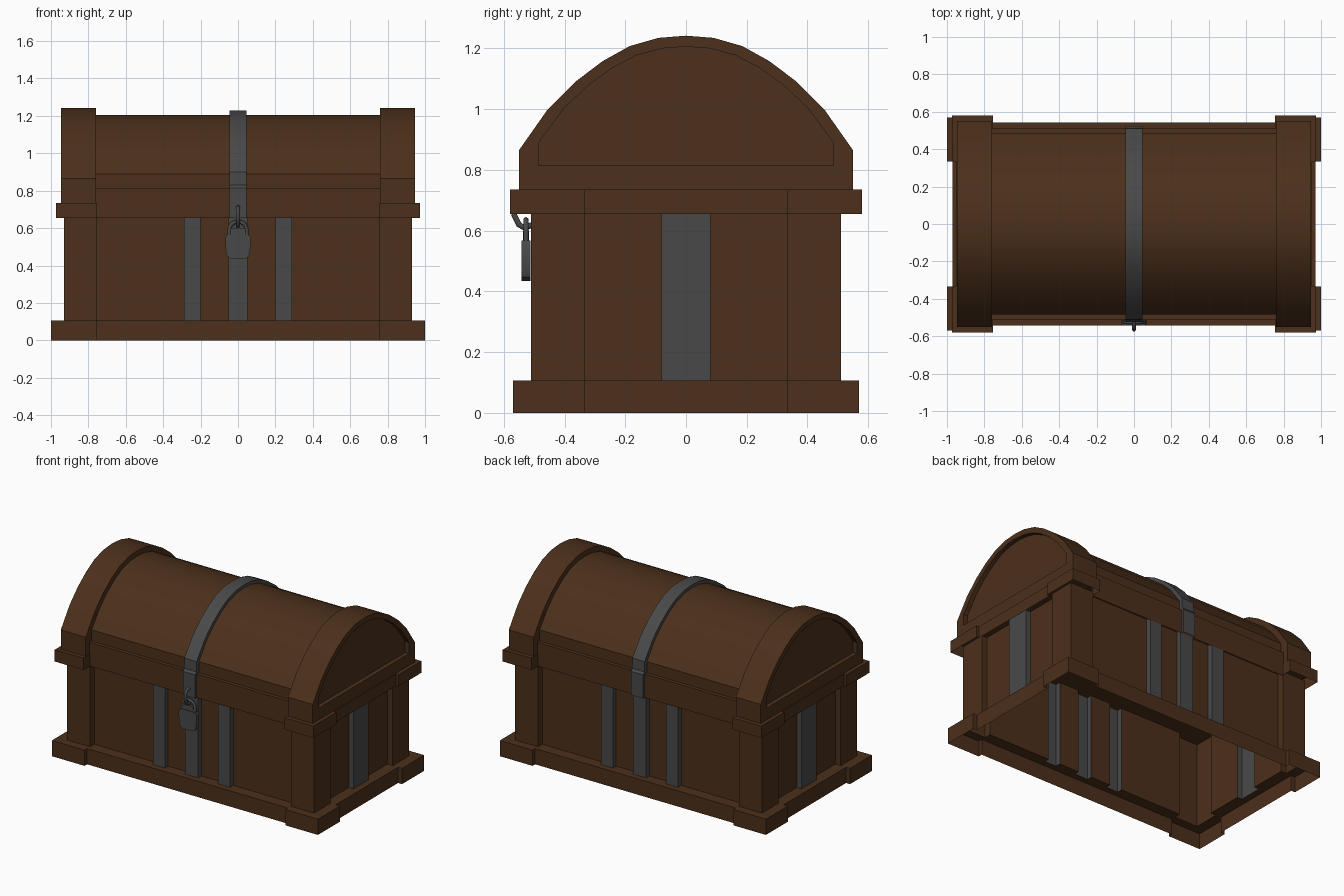
import bpy, bmesh, math
from mathutils import Vector

if "Cube" in bpy.data.objects:
    bpy.data.objects.remove(bpy.data.objects["Cube"])


def material(name, rgb):
    m = bpy.data.materials.new(name)
    m.diffuse_color = (*rgb, 1)
    m.use_nodes = True
    m.node_tree.nodes["Principled BSDF"].inputs["Base Color"].default_value = m.diffuse_color
    return m


WOOD = material("dark_wood", (0.072, 0.029, 0.011))
IRON = material("iron", (0.066, 0.066, 0.066))


def finish(name, bm, mats, angle=33):
    bmesh.ops.recalc_face_normals(bm, faces=bm.faces)
    me = bpy.data.meshes.new(name)
    bm.to_mesh(me)
    bm.free()
    for m in mats:
        me.materials.append(m)
    ob = bpy.data.objects.new(name, me)
    bpy.context.collection.objects.link(ob)
    bpy.ops.object.select_all(action='DESELECT')
    ob.select_set(True)
    bpy.context.view_layer.objects.active = ob
    bpy.ops.object.shade_smooth_by_angle(angle=math.radians(angle))
    return ob


def skin(bm, loops, closed):
    """Quads between successive point loops."""
    rows = [[bm.verts.new(p) for p in loop] for loop in loops]
    n = len(rows[0])
    for a, b in zip(rows, rows[1:]):
        for i in range(n if closed else n - 1):
            j = (i + 1) % n
            bm.faces.new((a[i], a[j], b[j], b[i]))
    return rows


def loft(name, loops, mat, closed=True, caps=()):
    bm = bmesh.new()
    rows = skin(bm, loops, closed)
    for c in caps:
        bm.faces.new(rows[c])
    return finish(name, bm, [mat])


def outline(quarter):
    """Repeat a quarter outline (from the y axis to the x axis) in all four quadrants."""
    q = list(quarter)
    half = q + [(x, -y) for x, y in reversed(q)]
    return half + [(-x, y) for x, y in reversed(half)]


def at_z(pts, z):
    return [(x, y, z) for x, y in pts]


def at_x(pts, x):
    return [(x, y, z) for y, z in pts]


ARC = [(.55, .865), (.455, 1.0), (.365, 1.09), (.275, 1.158), (.185, 1.208), (.09, 1.235), (0, 1.242)]


def arch(feet, width, z0, z1):
    """Full lid profile: foot points plus the scaled arc, mirrored in y."""
    half = feet + [(y * width / .55, z0 + (z - .865) / .377 * (z1 - z0)) for y, z in ARC]
    return half + [(-y, z) for y, z in reversed(half[:-1])]


# chest body: plinth, walls, corner posts and iron strips in one shell, open below
plinth = outline([(.755, .542), (.755, .57), (1, .57), (1, .333), (.97, .333)])
walls = outline([(.05, .5), (.05, .465), (.2, .465), (.2, .5), (.29, .5), (.29, .465),
                 (.755, .465), (.755, .51), (.93, .51), (.93, .333), (.89, .333),
                 (.89, .08), (.925, .08)])
bm = bmesh.new()
base = skin(bm, [at_z(plinth, 0), at_z(plinth, .107)], True)
body = skin(bm, [at_z(walls, .107), at_z(walls, .68)], True)
for f in bm.faces:
    c = f.calc_center_median()
    x, y = abs(c.x), abs(c.y)
    front_strip = y > .47 and (x < .06 or .19 < x < .3)
    side_strip = x > .895 and y < .09
    if c.z > .2 and (front_strip or side_strip):
        f.material_index = 1
rim_edges = [bm.edges.get((r[i], r[(i + 1) % len(r)])) for r in (base[1], body[0]) for i in range(len(r))]
bmesh.ops.triangle_fill(bm, edges=rim_edges, use_beauty=True, normal=(0, 0, 1))
bm.faces.new(body[1])
finish("chest_body", bm, [WOOD, IRON])

# lid rim with protruding corner blocks
rim = outline([(.755, .505), (.755, .58), (.972, .58), (.972, .333), (.953, .333)])
loft("lid_rim", [at_z(rim, .655), at_z(rim, .735)], WOOD, caps=(1,))

# barrel of the lid with its front and back beams
barrel = arch([(.51, .655), (.51, .815), (.485, .815)], .485, .89, 1.206)
loft("lid_barrel", [at_x(barrel, -.765), at_x(barrel, .765)], WOOD, closed=False)

# thick arched ends with recessed panels
outer = arch([(.55, .72)], .55, .865, 1.242)
inner = arch([(.485, .815)], .485, .89, 1.206)
for s, side in ((-1, "left"), (1, "right")):
    loft(f"lid_end_{side}", [at_x(inner, s * .76), at_x(outer, s * .76), at_x(outer, s * .947),
                             at_x(inner, s * .947), at_x(inner, s * .917)], WOOD, caps=(4,))

# iron strap over the lid
strap = arch([(.525, .655), (.525, .815), (.512, .83)], .51, .9, 1.228)
loft("lid_strap", [at_x(barrel, -.046), at_x(strap, -.046), at_x(strap, .046), at_x(barrel, .046)],
     IRON, closed=False)


def slab(name, half, y0, y1):
    """Plate with a mirrored x-z profile, extruded along y."""
    pts = half + [(-x, z) for x, z in reversed(half)]
    loft(name, [[(x, y, z) for x, z in pts] for y in (y0, y1)], IRON, caps=(0, 1))


# padlock
slab("padlock_body", [(.058, .567), (.067, .55), (.065, .47), (.056, .447), (.035, .435)], -.542, -.512)
slab("padlock_collar", [(.038, .6), (.042, .56)], -.537, -.517)


def tube(name, pts, radius):
    cu = bpy.data.curves.new(name, 'CURVE')
    cu.dimensions = '3D'
    cu.bevel_depth = radius
    cu.bevel_resolution = 1
    cu.use_fill_caps = True
    sp = cu.splines.new('POLY')
    sp.points.add(len(pts) - 1)
    for p, co in zip(sp.points, pts):
        p.co = (*co, 1)
    cu.materials.append(IRON)
    ob = bpy.data.objects.new(name, cu)
    bpy.context.collection.objects.link(ob)


# shackle and the staple it hangs from
bow = [(.047 * math.cos(math.pi * i / 10), -.527, .59 + .045 * math.sin(math.pi * i / 10)) for i in range(11)]
tube("padlock_shackle", [(.047, -.527, .555)] + bow + [(-.047, -.527, .555)], .01)
tube("lid_staple", [(0, -.515, .715), (0, -.55, .71), (0, -.565, .685), (0, -.565, .65),
                    (0, -.55, .62), (0, -.53, .608), (0, -.508, .62)], .011)
